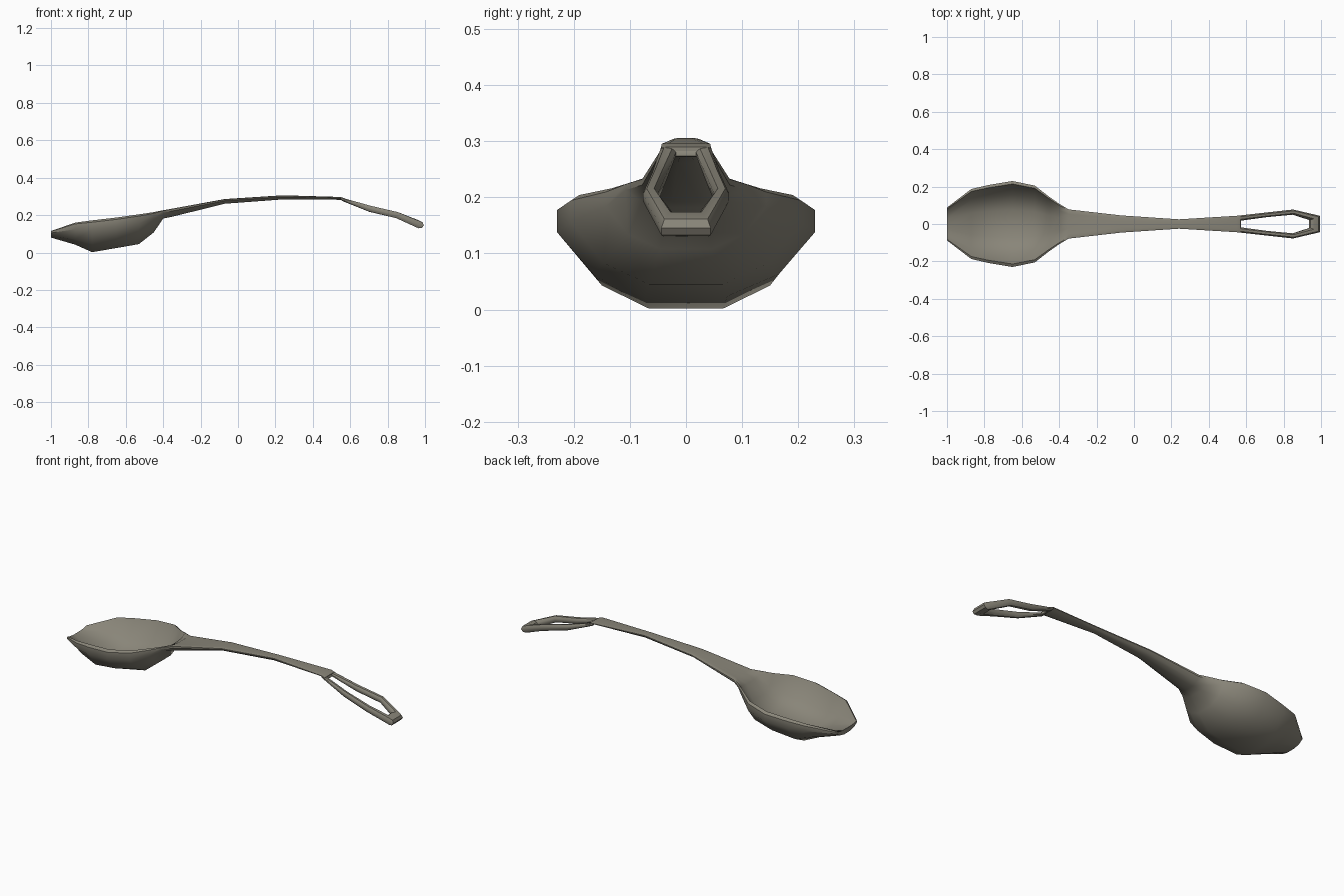
import bpy, bmesh, math

if "Cube" in bpy.data.objects:
    bpy.data.objects.remove(bpy.data.objects["Cube"])

metal = bpy.data.materials.new("warm_grey_metal")
metal.diffuse_color = (0.25, 0.235, 0.19, 1)
metal.use_nodes = True
metal.node_tree.nodes["Principled BSDF"].inputs["Base Color"].default_value = metal.diffuse_color


def loft(name, rings, closed):
    """Skin a list of cross-section rings, capping or joining the ends."""
    bm = bmesh.new()
    vs = [[bm.verts.new(p) for p in r] for r in rings]
    n, m = len(vs), len(vs[0])
    for i in range(n if closed else n - 1):
        a, b = vs[i], vs[(i + 1) % n]
        for j in range(m):
            k = (j + 1) % m
            bm.faces.new((a[j], a[k], b[k], b[j]))
    if not closed:
        bm.faces.new(vs[0])
        bm.faces.new(vs[-1])
    bmesh.ops.recalc_face_normals(bm, faces=bm.faces)
    me = bpy.data.meshes.new(name)
    bm.to_mesh(me)
    bm.free()
    me.materials.append(metal)
    ob = bpy.data.objects.new(name, me)
    bpy.context.collection.objects.link(ob)
    bpy.ops.object.select_all(action='DESELECT')
    ob.select_set(True)
    bpy.context.view_layer.objects.active = ob
    bpy.ops.object.shade_smooth_by_angle(angle=math.radians(40))


# bowl and handle: x, half width, rim height, underside height, inner floor height
stations = [
    (-1.0, .088, .115, .080, .106),
    (-.87, .187, .160, .042, .066),
    (-.78, .208, .172, .002, .030),
    (-.65, .230, .187, .024, .046),
    (-.53, .205, .204, .045, .070),
    (-.45, .143, .216, .108, .130),
    (-.40, .108, .226, .182, .205),
    (-.35, .078, .235, .192, .235),
    (-.07, .046, .284, .261, .286),
    (.24, .025, .304, .284, .306),
    (.55, .044, .296, .282, .297),
    (.57, .044, .289, .275, .290),
]


def bowl_section(x, w, rim, under, floor):
    d, f = rim - under, rim - floor
    half = [(.32, floor), (.68, rim - .7 * f), (.93, rim),
            (1, rim - .06 * d), (1, rim - .3 * d),
            (.72, rim - .76 * d), (.32, under)]
    return ([(x, w * y, z) for y, z in half]
            + [(x, -w * y, z) for y, z in reversed(half)])


loft("bowl_and_handle", [bowl_section(*s) for s in stations], False)

# hanging loop: outer x, outer y, inner x, inner y, top height, thickness, underside shift
side = [
    (.55, .044, .572, .018, .296, .016, 0),
    (.70, .060, .715, .037, .253, .030, -.008),
    (.855, .077, .855, .050, .216, .032, -.010),
    (1.0, .044, .950, .022, .155, .032, -.022),
]


def loop_section(ox, oy, ix, iy, top, t, s, sign):
    tilt = .5 * (ox - ix)          # keep the bar following the handle slope
    pts = []
    for u, v in ((0, .3), (.25, 0), (.75, 0), (1, .3),
                 (1, .7), (.75, 1), (.25, 1), (0, .7)):
        x = ox + (ix - ox) * u + s * v
        y = oy + (iy - oy) * u
        pts.append((x, sign * y, top - t * v + tilt * u))
    return pts


rings = ([loop_section(*p, 1) for p in side]
         + [loop_section(*p, -1) for p in reversed(side)])
loft("hanging_loop", rings, True)
